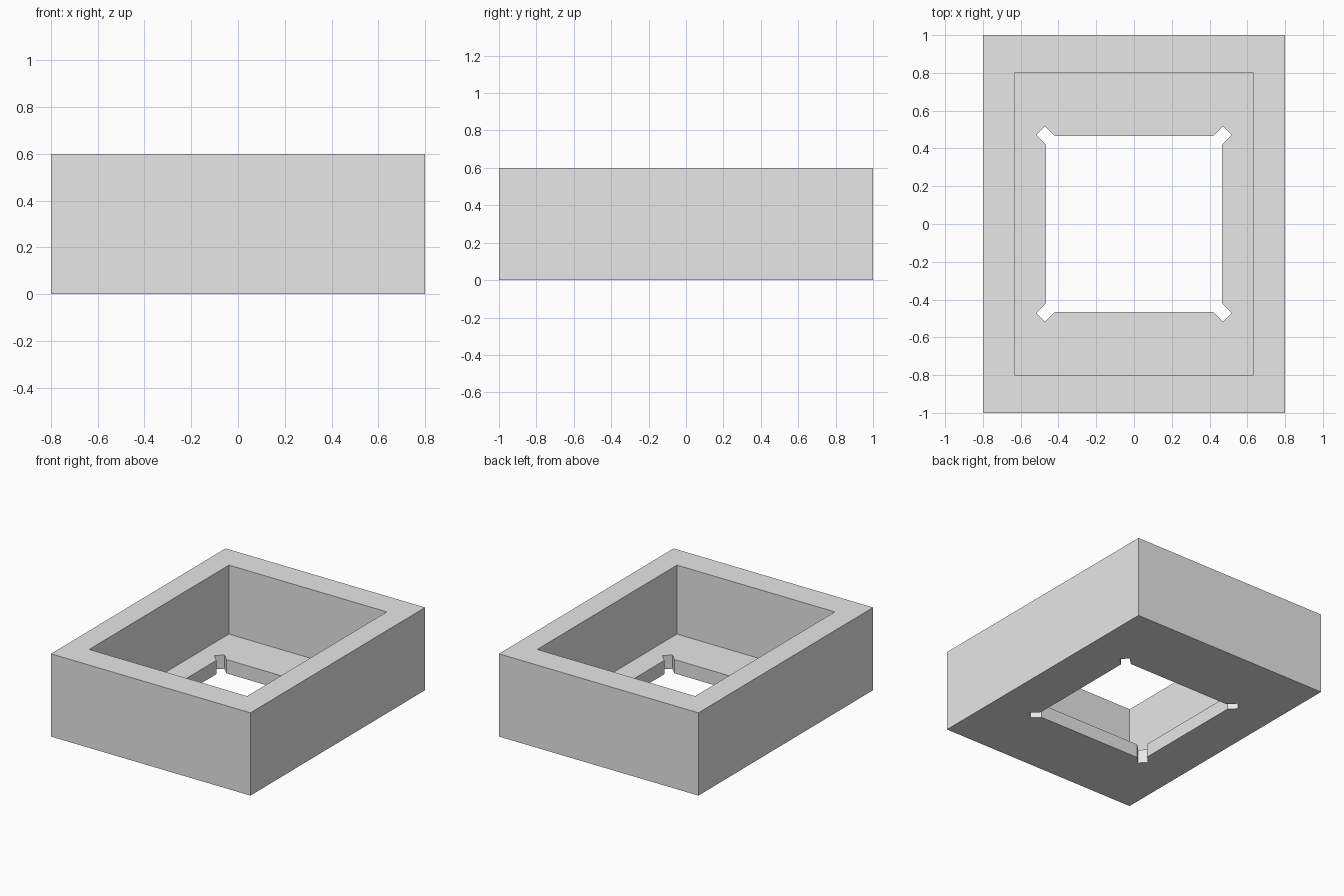
import bpy
import math

if "Cube" in bpy.data.objects:
    bpy.data.objects.remove(bpy.data.objects["Cube"], do_unlink=True)

WIDTH, LENGTH, HEIGHT = 1.6, 2.0, 0.6
FLOOR = 0.1
UNIT = 1 / 30


def box(name, size, bottom, angle=0.0):
    """Axis box centred on the origin in plan, resting at the given height."""
    bpy.ops.mesh.primitive_cube_add(
        size=1, location=(0, 0, bottom + size[2] / 2), rotation=(0, 0, angle))
    obj = bpy.context.object
    obj.name = obj.data.name = name
    obj.scale = size
    bpy.ops.object.transform_apply(location=True, rotation=True, scale=True)
    return obj


def cut(target, cutter):
    """Subtract the cutter, bake the result and discard the cutter."""
    cutter.hide_render = True
    mod = target.modifiers.new("cut", "BOOLEAN")
    mod.operation = "DIFFERENCE"
    mod.solver = "EXACT"
    mod.object = cutter
    bpy.context.view_layer.objects.active = target
    bpy.ops.object.modifier_apply(modifier=mod.name)
    bpy.data.objects.remove(cutter, do_unlink=True)


# Solid block that becomes the open tray
tray = box("open_tray", (WIDTH, LENGTH, HEIGHT), 0)

# Deep rectangular cavity, leaving a thin floor
cut(tray, box("cavity", (38 * UNIT, 48 * UNIT, HEIGHT), FLOOR))

# Square opening through the floor
cut(tray, box("floor_opening", (28 * UNIT, 28 * UNIT, 0.4), -0.2))

# Diagonal relief notches at the four corners of the opening
for angle in (math.pi / 4, -math.pi / 4):
    cut(tray, box("corner_notch", (44 * UNIT - 2 * UNIT, 2 * UNIT, 0.4), -0.2, angle))

# Single plain grey
grey = bpy.data.materials.new("light grey")
grey.use_nodes = True
colour = (0.8, 0.8, 0.8, 1)
grey.diffuse_color = colour
grey.node_tree.nodes["Principled BSDF"].inputs["Base Color"].default_value = colour
tray.data.materials.clear()
tray.data.materials.append(grey)
for face in tray.data.polygons:
    face.material_index = 0
    face.use_smooth = False
